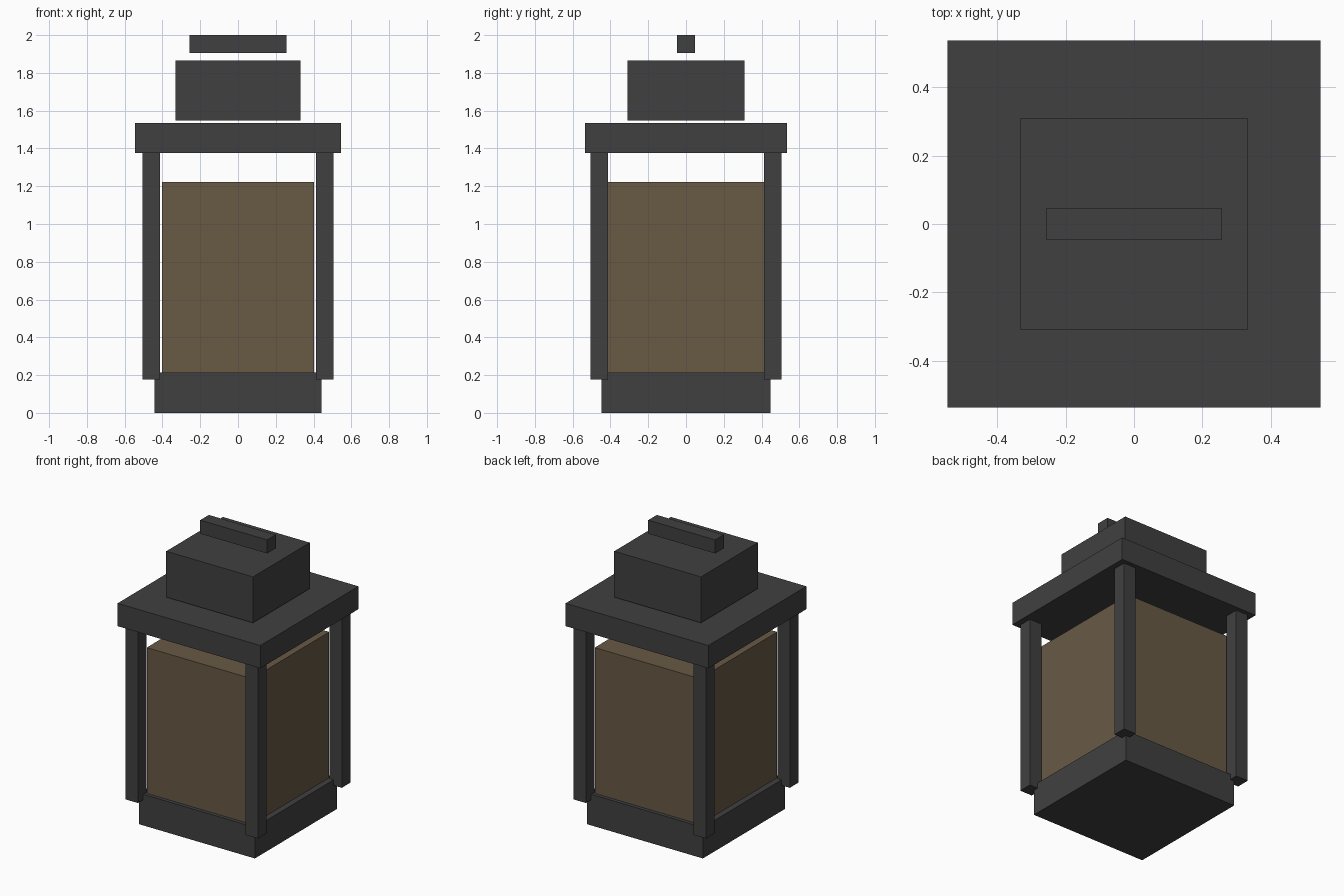
import bpy

if "Cube" in bpy.data.objects:
    bpy.data.objects.remove(bpy.data.objects["Cube"], do_unlink=True)


def material(name, rgb):
    mat = bpy.data.materials.new(name)
    mat.use_nodes = True
    mat.diffuse_color = (*rgb, 1)
    mat.node_tree.nodes["Principled BSDF"].inputs["Base Color"].default_value = (*rgb, 1)
    return mat


def box(name, mat, half_x, half_y, bottom, top, x=0, y=0):
    bpy.ops.mesh.primitive_cube_add(size=2, location=(x, y, (bottom + top) / 2))
    obj = bpy.context.object
    obj.name = obj.data.name = name
    obj.scale = (half_x, half_y, (top - bottom) / 2)
    bpy.ops.object.transform_apply(location=False, rotation=False, scale=True)
    obj.data.materials.append(mat)
    return obj


metal = material("dark grey metal", (0.051, 0.051, 0.051))
glass = material("brown glass", (0.138, 0.1, 0.06))

# Base and glass body
box("base", metal, 0.443, 0.448, 0, 0.215)
box("glass_body", glass, 0.402, 0.423, 0.215, 1.223)

# Four corner posts
for side, sx in (("right", -1), ("left", 1)):
    for end, sy in (("front", -1), ("back", 1)):
        box(f"{end}_{side}_post", metal, 0.047, 0.047, 0.177, 1.376,
            sx * 0.459, sy * 0.459)

# Roof slab, chimney block and floating handle bar
box("roof", metal, 0.546, 0.536, 1.376, 1.534)
box("chimney", metal, 0.332, 0.31, 1.547, 1.865)
box("handle", metal, 0.256, 0.047, 1.906, 2)
